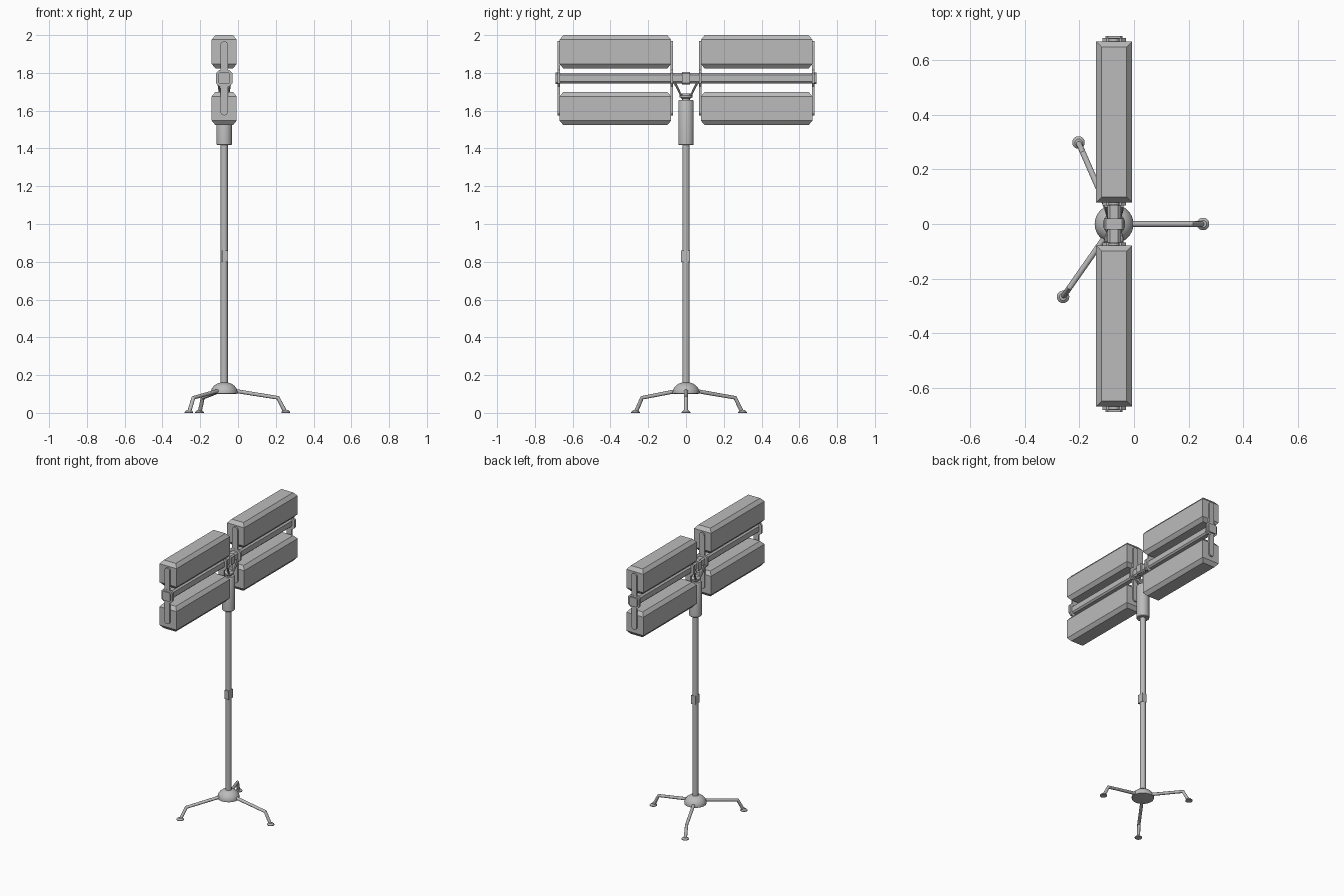
import bpy, bmesh, math
from mathutils import Vector

if "Cube" in bpy.data.objects:
    bpy.data.objects.remove(bpy.data.objects["Cube"], do_unlink=True)

CX = -0.073          # pole axis
BAR_Z = 1.772        # crossbar height

grey = bpy.data.materials.new("light_grey")
grey.use_nodes = True
grey.diffuse_color = (0.5, 0.5, 0.5, 1)
grey.node_tree.nodes["Principled BSDF"].inputs["Base Color"].default_value = (0.5, 0.5, 0.5, 1)


def finish(name, bm, smooth=False):
    bmesh.ops.recalc_face_normals(bm, faces=bm.faces[:])
    mesh = bpy.data.meshes.new(name)
    bm.to_mesh(mesh)
    bm.free()
    obj = bpy.data.objects.new(name, mesh)
    bpy.context.collection.objects.link(obj)
    mesh.materials.append(grey)
    if smooth:
        bpy.ops.object.select_all(action="DESELECT")
        obj.select_set(True)
        bpy.context.view_layer.objects.active = obj
        bpy.ops.object.shade_smooth_by_angle(angle=math.radians(35))
    return obj


def loft(name, rings, smooth=False):
    """Join equal-length closed rings of points and cap both ends."""
    bm = bmesh.new()
    loops = [[bm.verts.new(p) for p in ring] for ring in rings]
    n = len(loops[0])
    for a, b in zip(loops, loops[1:]):
        for i in range(n):
            j = (i + 1) % n
            bm.faces.new((a[i], a[j], b[j], b[i]))
    bm.faces.new(loops[0])
    bm.faces.new(loops[-1])
    return finish(name, bm, smooth)


def turned(name, profile, x=CX, y=0, sides=24):
    """Lathe a (radius, z) profile around a vertical axis."""
    angles = [2 * math.pi * i / sides for i in range(sides)]
    return loft(name, [[(x + r * math.cos(a), y + r * math.sin(a), z) for a in angles]
                       for r, z in profile], True)


def tube(name, path, radius, sides=12):
    """Round rod along a planar path, mitred at its bends."""
    pts = [Vector(p) for p in path]
    dirs = [(b - a).normalized() for a, b in zip(pts, pts[1:])]
    rings = []
    for i, p in enumerate(pts):
        d = (dirs[max(i - 1, 0)] + dirs[min(i, len(dirs) - 1)]).normalized()
        u = d.cross(Vector((0, 0, 1))).normalized()
        v = u.cross(d)
        rings.append([p + radius * (u * math.cos(t) + v * math.sin(t))
                      for t in (2 * math.pi * k / sides for k in range(sides))])
    return loft(name, rings, True)


def box_ring(x, y, z, hx, hy):
    return [(x + sx * hx, y + sy * hy, z) for sx, sy in ((-1, -1), (1, -1), (1, 1), (-1, 1))]


def cut_corners(hx, hz, c, z=BAR_Z):
    """Rectangle in XZ with cut corners."""
    pts = [(hx, -hz + c), (hx, hz - c), (hx - c, hz), (-hx + c, hz)]
    pts += [(-px, -pz) for px, pz in pts]
    return [(CX + px, z + pz) for px, pz in pts]


def capsule(radius, z0, z1, steps=8):
    """Upright slot outline in XZ."""
    out = []
    for i in range(2 * steps + 2):
        top = i <= steps
        a = math.pi * (i if top else i - 1) / steps
        out.append((CX + radius * math.cos(a),
                    (z1 - radius if top else z0 + radius) + radius * math.sin(a)))
    return out


def prism(name, outline, y0, y1):
    return loft(name, [[(x, y, z) for x, z in outline] for y in (y0, y1)])


# Base dome, pole and upper sleeve
turned("base_dome", [(0.055, 0.1), (0.07, 0.102), (0.071, 0.112), (0.066, 0.128),
                     (0.055, 0.143), (0.04, 0.154), (0.022, 0.16)], sides=32)
turned("pole", [(0.019, 0.14), (0.019, 1.44)])
turned("sleeve", [(0.038, 1.418), (0.041, 1.422), (0.041, 1.648), (0.036, 1.657)])
turned("sleeve_neck", [(0.02, 1.65), (0.02, 1.675)])
turned("tilt_disc", [(0.024, 1.664), (0.034, 1.671), (0.034, 1.681), (0.02, 1.692)])

# Height clip on the pole
loft("height_clip", [box_ring(CX + 0.003, -0.003, z, 0.016, 0.023) for z in (0.8, 0.86)])

# Three bent legs with round feet
for number, degrees in enumerate((0, 113.6, -125), 1):
    a = math.radians(degrees)

    def at(r, z):
        return (CX + r * math.cos(a), r * math.sin(a), z)

    tube(f"leg_{number}", [at(0.04, 0.119), at(0.284, 0.08), at(0.322, 0.008)], 0.0105)
    fx, fy, _ = at(0.326, 0)
    turned(f"foot_{number}", [(0.023, 0), (0.023, 0.005), (0.013, 0.014)], fx, fy, 20)

# Crossbar and its centre fitting
prism("crossbar", cut_corners(0.025, 0.028, 0.01), -0.68, 0.68)
prism("centre_clamp", cut_corners(0.037, 0.034, 0.008), -0.02, 0.02)

# Mirrored halves along the crossbar
for side, label in ((-1, "front"), (1, "back")):
    # Lamp housings, tapered at top and bottom
    for row, z0 in (("lower", 1.523), ("upper", 1.823)):
        mid = side * 0.374
        levels = ((z0, 0.02), (z0 + 0.024, 0), (z0 + 0.153, 0), (z0 + 0.177, 0.02))
        loft(f"{label}_{row}_lamp",
             [box_ring(CX, mid, z, 0.066 - inset, 0.295 - inset) for z, inset in levels])

    # Upright brackets with cut-corner hubs at both lamp ends
    for place, y in (("inner", 0.075), ("outer", 0.674)):
        prism(f"{label}_{place}_bracket", capsule(0.02, 1.575, 1.968),
              side * (y - 0.006), side * (y + 0.006))
        prism(f"{label}_{place}_hub", cut_corners(0.043, 0.043, 0.016),
              side * (y - 0.007), side * (y + 0.007))

    # Bar end cap
    prism(f"{label}_end_cap", cut_corners(0.031, 0.031, 0.008), side * 0.67, side * 0.69)

    # Splayed struts down to the tilt disc
    for sx, hand in ((-1, "right"), (1, "left")):
        tube(f"{label}_{hand}_strut",
             [(CX + sx * 0.029, side * 0.066, 1.75), (CX + sx * 0.029, side * 0.052, 1.735),
              (CX + sx * 0.022, side * 0.03, 1.688), (CX + sx * 0.018, side * 0.016, 1.677)],
             0.006, 8)
